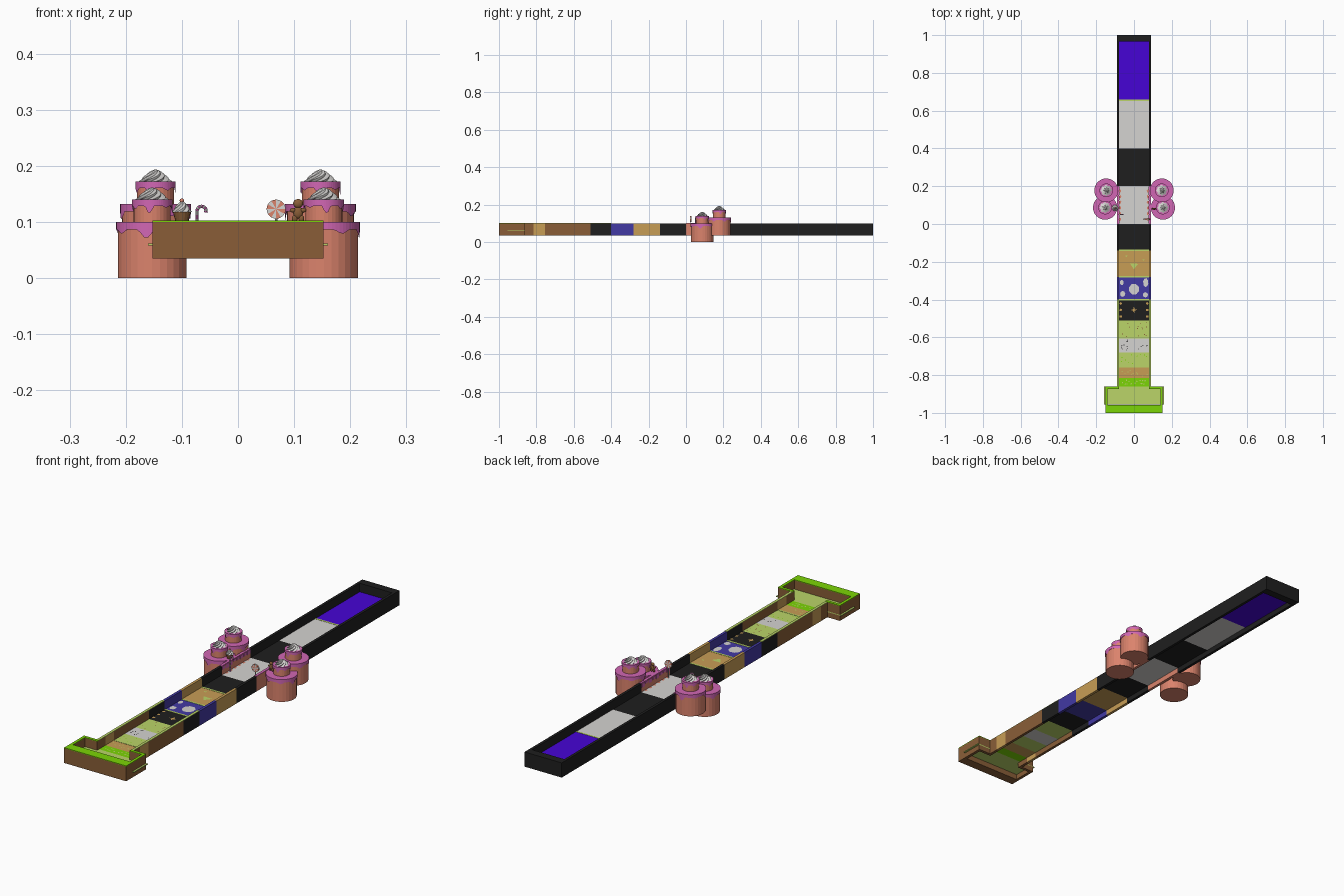
import bpy, bmesh, math, random
from math import sin, cos, pi, tau
from mathutils import Vector

random.seed(4)
if "Cube" in bpy.data.objects:
    bpy.data.objects.remove(bpy.data.objects["Cube"])


def material(name, rgb):
    m = bpy.data.materials.new(name)
    m.use_nodes = True
    col = [(c / 255) ** 2.2 for c in rgb] + [1]
    m.diffuse_color = col
    bsdf = m.node_tree.nodes["Principled BSDF"]
    bsdf.inputs["Base Color"].default_value = col
    bsdf.inputs["Roughness"].default_value = 0.8
    return m


BLACK = material("black", (36, 36, 36))
BROWN = material("brown", (136, 94, 58))
TAN = material("tan", (198, 156, 86))
BLUE = material("blue", (68, 60, 162))
VIOLET = material("violet", (72, 12, 212))
WHITE = material("white", (212, 210, 208))
GREEN = material("bright green", (122, 212, 14))
OLIVE = material("pale green", (186, 212, 104))
SALMON = material("salmon", (218, 130, 108))
PINK = material("pink icing", (208, 102, 178))

BASE, FLOOR, TOP = 0.035, 0.062, 0.1   # wall bottom, floor level, wall top
OUT, IN = 0.091, 0.079                 # outer and inner half width


def finish(bm, name, *mats, smooth=False):
    bmesh.ops.recalc_face_normals(bm, faces=bm.faces)
    me = bpy.data.meshes.new(name)
    bm.to_mesh(me)
    bm.free()
    for m in mats:
        me.materials.append(m)
    ob = bpy.data.objects.new(name, me)
    bpy.context.collection.objects.link(ob)
    if smooth:
        me.polygons.foreach_set("use_smooth", [True] * len(me.polygons))
    return ob


def box(name, x, y, z, mat):
    """Box from (min, max) pairs."""
    bm = bmesh.new()
    bmesh.ops.create_cube(bm, size=1)
    for v in bm.verts:
        v.co = [p[0] if c < 0 else p[1] for c, p in zip(v.co, (x, y, z))]
    return finish(bm, name, mat)


def both_sides(name, x, y, z, mat):
    box("left_" + name, x, y, z, mat)
    box("right_" + name, (-x[1], -x[0]), y, z, mat)


def cylinder(name, at, r, h, mat, r2=None, sides=28):
    bm = bmesh.new()
    bmesh.ops.create_cone(bm, cap_ends=True, segments=sides, radius1=r,
                          radius2=r if r2 is None else r2, depth=h)
    bmesh.ops.translate(bm, verts=bm.verts, vec=Vector(at) + Vector((0, 0, h / 2)))
    return finish(bm, name, mat)


def ball(name, at, size, mat):
    bm = bmesh.new()
    bmesh.ops.create_uvsphere(bm, u_segments=12, v_segments=8, radius=1)
    for v in bm.verts:
        v.co = Vector(at) + v.co * Vector(size)
    return finish(bm, name, mat, smooth=True)


def plates(name, spots, mat, sides=6):
    """Thin polygons painted on the floor: (x, y, radius_x, radius_y)."""
    bm = bmesh.new()
    for x, y, rx, ry in spots:
        t0 = random.random()
        bm.faces.new([bm.verts.new((x + rx * cos(t0 + tau * i / sides),
                                    y + ry * sin(t0 + tau * i / sides), FLOOR + 0.0015))
                      for i in range(sides)])
    return finish(bm, name, mat)


def scatter(name, y0, y1, n, r, mat):
    plates(name, [(random.uniform(-0.07, 0.07), random.uniform(y0 + 0.01, y1 - 0.01), r, r)
                  for _ in range(n)], mat, 5)


# Track sections: name, start, end, floor, wall, wall top
sections = [
    ("entry", -0.86, -0.815, GREEN, BROWN, OLIVE),
    ("sand", -0.815, -0.755, TAN, TAN, OLIVE),
    ("meadow", -0.755, -0.68, OLIVE, BROWN, OLIVE),
    ("gravel", -0.68, -0.605, WHITE, BROWN, OLIVE),
    ("field", -0.605, -0.51, OLIVE, BROWN, OLIVE),
    ("cave", -0.51, -0.4, BLACK, BLACK, OLIVE),
    ("ice", -0.4, -0.28, BLUE, BLUE, None),
    ("desert", -0.28, -0.14, TAN, TAN, None),
    ("first_gap", -0.14, 0, BLACK, BLACK, None),
    ("candy", 0, 0.2, WHITE, SALMON, PINK),
    ("second_gap", 0.2, 0.4, BLACK, BLACK, None),
    ("pale_room", 0.4, 0.655, WHITE, BLACK, None),
    ("violet_room", 0.655, 0.965, VIOLET, BLACK, None),
]
for name, y0, y1, floor, wall, top in sections:
    box(name + "_floor", (-IN, IN), (y0, y1), (FLOOR - 0.004, FLOOR), floor)
    both_sides(name + "_wall", (IN, OUT), (y0, y1), (BASE, TOP), wall)
    if top:
        both_sides(name + "_wall_top", (IN, OUT), (y0, y1), (TOP, TOP + 0.002), top)
box("end_wall", (-OUT, OUT), (0.965, 1), (BASE, TOP), BLACK)
for y in (-0.755, -0.4, -0.28, -0.14, 0.655):
    box("floor_seam", (-IN, IN), (y - 0.004, y + 0.004), (FLOOR, FLOOR + 0.001), OLIVE)

# Starting box with grass-topped walls and a floor that pokes through the sides
box("start_floor", (-0.16, 0.16), (-0.955, -0.86), (FLOOR - 0.004, FLOOR), OLIVE)
for part, z, mat in (("wall", (BASE, TOP), BROWN), ("grass", (TOP, TOP + 0.003), GREEN)):
    box("start_front_" + part, (-0.152, 0.152), (-1, -0.957), z, mat)
    both_sides("start_side_" + part, (0.139, 0.152), (-0.957, -0.86), z, mat)
    both_sides("start_shoulder_" + part, (IN, 0.139), (-0.873, -0.86), z, mat)

# Painted floor details
scatter("entry_spots", -0.86, -0.815, 14, 0.004, OLIVE)
scatter("sand_spots", -0.815, -0.755, 10, 0.003, OLIVE)
scatter("meadow_spots", -0.755, -0.68, 10, 0.003, GREEN)
scatter("gravel_spots", -0.68, -0.605, 16, 0.003, BLACK)
scatter("field_spots", -0.605, -0.51, 14, 0.003, BROWN)
plates("ice_floes", [(0, -0.345, 0.028, 0.03), (0.062, -0.31, 0.014, 0.024),
                     (-0.06, -0.37, 0.014, 0.016), (0.06, -0.375, 0.014, 0.014),
                     (-0.065, -0.31, 0.01, 0.014)], WHITE, 8)
plates("desert_plants", [(0, -0.22, 0.025, 0.02), (-0.04, -0.17, 0.008, 0.006),
                         (0.05, -0.19, 0.008, 0.006)], OLIVE, 3)
plates("cave_glow", [(0, -0.455, 0.018, 0.005), (0, -0.455, 0.005, 0.018)], TAN, 4)
plates("cave_rubble", [(s * 0.07, y, 0.008, 0.008) for s in (-1, 1)
                       for y in (-0.49, -0.455, -0.42)], TAN, 4)
plates("candy_crumbs", [(s * 0.073, 0.025 + 0.03 * i, 0.006, 0.009) for s in (-1, 1)
                        for i in range(6)], SALMON, 5)


def icing(name, x, y, top, r, h, n=56):
    """Icing cap whose lower edge hangs in uneven drips."""
    bm = bmesh.new()
    rings = [[], [], []]
    phase = random.uniform(0, tau)
    for i in range(n):
        a = tau * i / n
        wave = max(0, sin(7 * a + phase)) * (0.6 + 0.4 * sin(3 * a + phase))
        for ring, rad, z in zip(rings, (r, r, r * 0.95),
                                (top, top - h * (0.45 + 0.55 * wave), top - h * 0.4)):
            ring.append(bm.verts.new((x + rad * cos(a), y + rad * sin(a), z)))
    bm.faces.new(rings[0])
    for lo, hi in ((0, 1), (1, 2)):
        for i in range(n):
            j = (i + 1) % n
            bm.faces.new((rings[lo][i], rings[lo][j], rings[hi][j], rings[hi][i]))
    return finish(bm, name, PINK)


def swirl(name, at, r, h, mat, lobes=8, steps=9):
    """Piped cream: a star outline twisted to a point."""
    bm = bmesh.new()
    n = lobes * 4
    prev = None
    for k in range(steps):
        t = k / steps
        rad = r * (1 - t) ** 0.65
        ring = []
        for i in range(n):
            a = tau * i / n
            q = rad * (0.88 + 0.12 * cos(lobes * a))
            ring.append(bm.verts.new((at[0] + q * cos(a + 2 * t),
                                      at[1] + q * sin(a + 2 * t), at[2] + h * t)))
        if prev:
            for i in range(n):
                j = (i + 1) % n
                bm.faces.new((prev[i], prev[j], ring[j], ring[i]))
        else:
            bm.faces.new(ring[::-1])
        prev = ring
    tip = bm.verts.new((at[0], at[1], at[2] + h))
    for i in range(n):
        bm.faces.new((prev[i], prev[(i + 1) % n], tip))
    return finish(bm, name, mat)


def cake(name, x, y, z0, z1, r):
    tier = z1 + 0.04
    cylinder(name + "_base", (x, y, z0), r, z1 - z0 - 0.001, SALMON)
    icing(name + "_base_icing", x, y, z1, r + 0.003, 0.03)
    cylinder(name + "_tier", (x, y, z1), 0.033, 0.039, SALMON)
    icing(name + "_tier_icing", x, y, tier, 0.036, 0.025)
    swirl(name + "_cream", (x, y, tier), 0.03, 0.022, WHITE)


for side, s in (("left", 1), ("right", -1)):
    cake(side + "_front_cake", s * 0.153, 0.087, 0, 0.1, 0.061)
    cake(side + "_back_cake", s * 0.147, 0.178, BASE, 0.132, 0.06)
    # Icing hanging down the inside of the candy walls
    for i in range(8):
        drop = random.uniform(0.008, 0.02)
        y = 0.0125 + 0.025 * i
        box(side + "_wall_drip", sorted((s * (IN - 0.002), s * IN)),
            (y - 0.01, y + 0.01), (TOP - drop, TOP), PINK)

# Cupcake
cylinder("cupcake_cup", (-0.1, 0.085, TOP), 0.011, 0.018, BROWN, 0.016, 16)
swirl("cupcake_cream", (-0.1, 0.085, TOP + 0.018), 0.018, 0.02, WHITE, 6)
ball("cupcake_cherry", (-0.1, 0.085, TOP + 0.038), (0.004,) * 3, SALMON)

# Candy cane: tube along a hooked path, striped by ring
path = [Vector((-0.073, 0.05, FLOOR + 0.058 * k / 8)) for k in range(9)]
path += [Vector((-0.065 - 0.008 * cos(pi * k / 8), 0.05, 0.12 + 0.008 * sin(pi * k / 8)))
         for k in range(1, 10)]
bm = bmesh.new()
prev = None
for k, p in enumerate(path):
    d = (path[min(k + 1, len(path) - 1)] - path[max(k - 1, 0)]).normalized()
    side = Vector((d.z, 0, -d.x))
    ring = [bm.verts.new(p + 0.003 * (side * cos(tau * i / 8) + Vector((0, sin(tau * i / 8), 0))))
            for i in range(8)]
    if prev:
        for i in range(8):
            j = (i + 1) % 8
            bm.faces.new((prev[i], prev[j], ring[j], ring[i])).material_index = k % 2
    prev = ring
finish(bm, "candy_cane", WHITE, PINK)

# Lollipop with alternating wedges
cylinder("lollipop_stick", (0.068, 0.025, FLOOR), 0.002, 0.05, WHITE, sides=8)
bm = bmesh.new()
bmesh.ops.create_cone(bm, cap_ends=True, cap_tris=True, segments=24,
                      radius1=0.017, radius2=0.017, depth=0.007)
for f in bm.faces:
    c = f.calc_center_median()
    f.material_index = int((math.atan2(c.y, c.x) + pi) / tau * 12) % 2
for v in bm.verts:
    v.co = (0.068 + v.co.x, 0.025 + v.co.z, 0.123 + v.co.y)
finish(bm, "lollipop_candy", WHITE, SALMON)

# Gingerbread figure
gx, gy = 0.107, 0.08
ball("gingerbread_head", (gx, gy, 0.133), (0.009, 0.005, 0.008), BROWN)
ball("gingerbread_body", (gx, gy, 0.117), (0.009, 0.005, 0.011), BROWN)
for s in (-1, 1):
    ball("gingerbread_arm", (gx + s * 0.009, gy, 0.121), (0.006, 0.004, 0.004), BROWN)
    ball("gingerbread_leg", (gx + s * 0.006, gy, 0.106), (0.005, 0.004, 0.007), BROWN)
